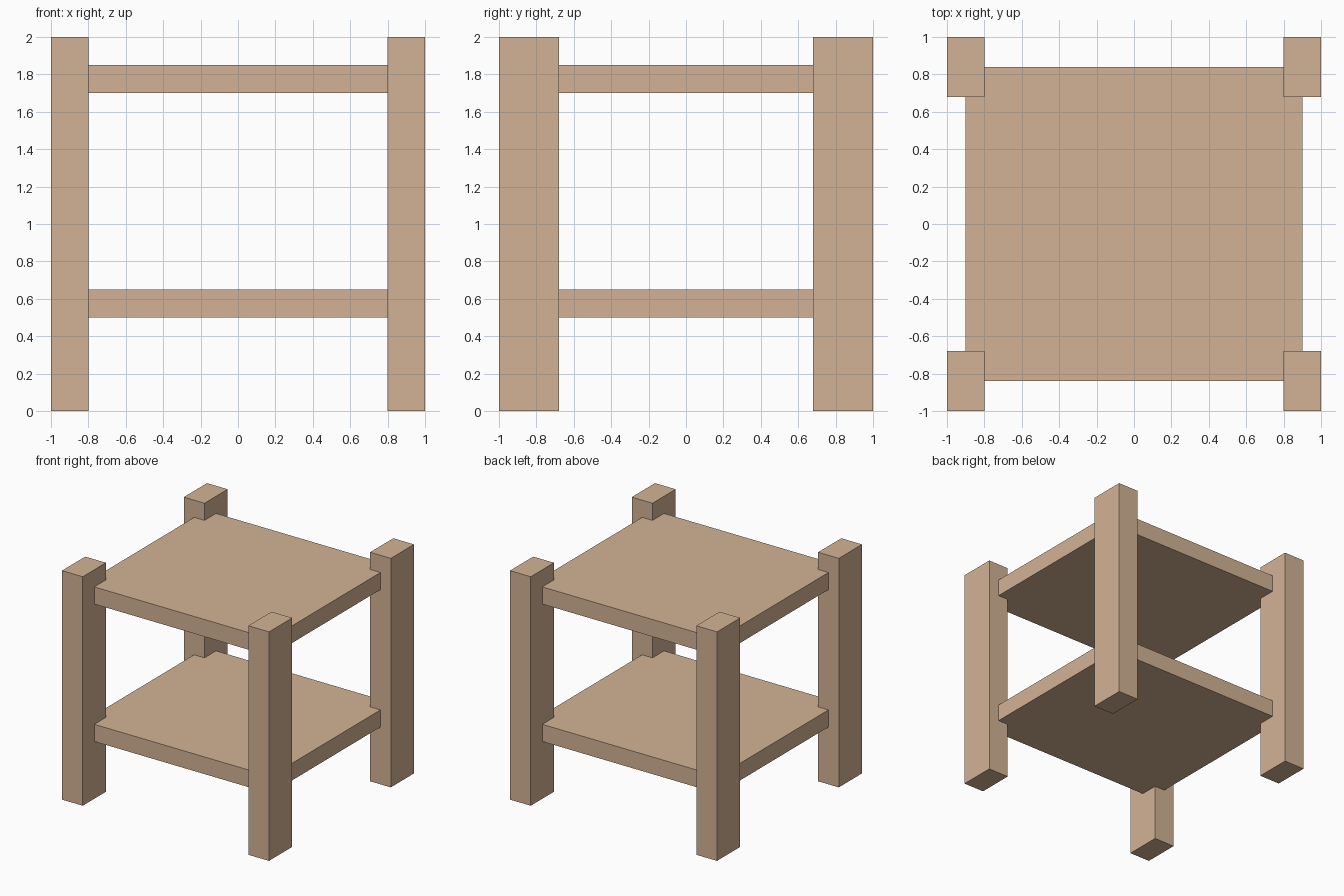
import bpy

if "Cube" in bpy.data.objects:
    bpy.data.objects.remove(bpy.data.objects["Cube"])

wood = bpy.data.materials.new("light_wood")
wood.diffuse_color = (0.65, 0.45, 0.30, 1.0)
wood.use_nodes = True
wood.node_tree.nodes["Principled BSDF"].inputs["Base Color"].default_value = wood.diffuse_color


def box(name, lo, hi):
    """Axis-aligned box between two corners."""
    bpy.ops.mesh.primitive_cube_add(size=1, location=[(a + b) / 2 for a, b in zip(lo, hi)])
    ob = bpy.context.object
    ob.name = name
    ob.scale = [b - a for a, b in zip(lo, hi)]
    bpy.ops.object.transform_apply(location=False, rotation=False, scale=True)
    ob.data.materials.append(wood)
    return ob


LEG_X, LEG_Y, HEIGHT = 0.2, 0.32, 2.0
SHELF_THICK = 0.15

# Four corner posts
cx, cy = 1 - LEG_X / 2, 1 - LEG_Y / 2
for side, sx in (("left", -1), ("right", 1)):
    for end, sy in (("front", -1), ("back", 1)):
        x, y = sx * cx, sy * cy
        box(f"{end}_{side}_leg",
            (x - LEG_X / 2, y - LEG_Y / 2, 0),
            (x + LEG_X / 2, y + LEG_Y / 2, HEIGHT))

# Two shelves, whose corners reach the post centres
for name, z in (("lower_shelf", 0.5), ("table_top", 1.7)):
    box(name, (-cx, -cy, z), (cx, cy, z + SHELF_THICK))
